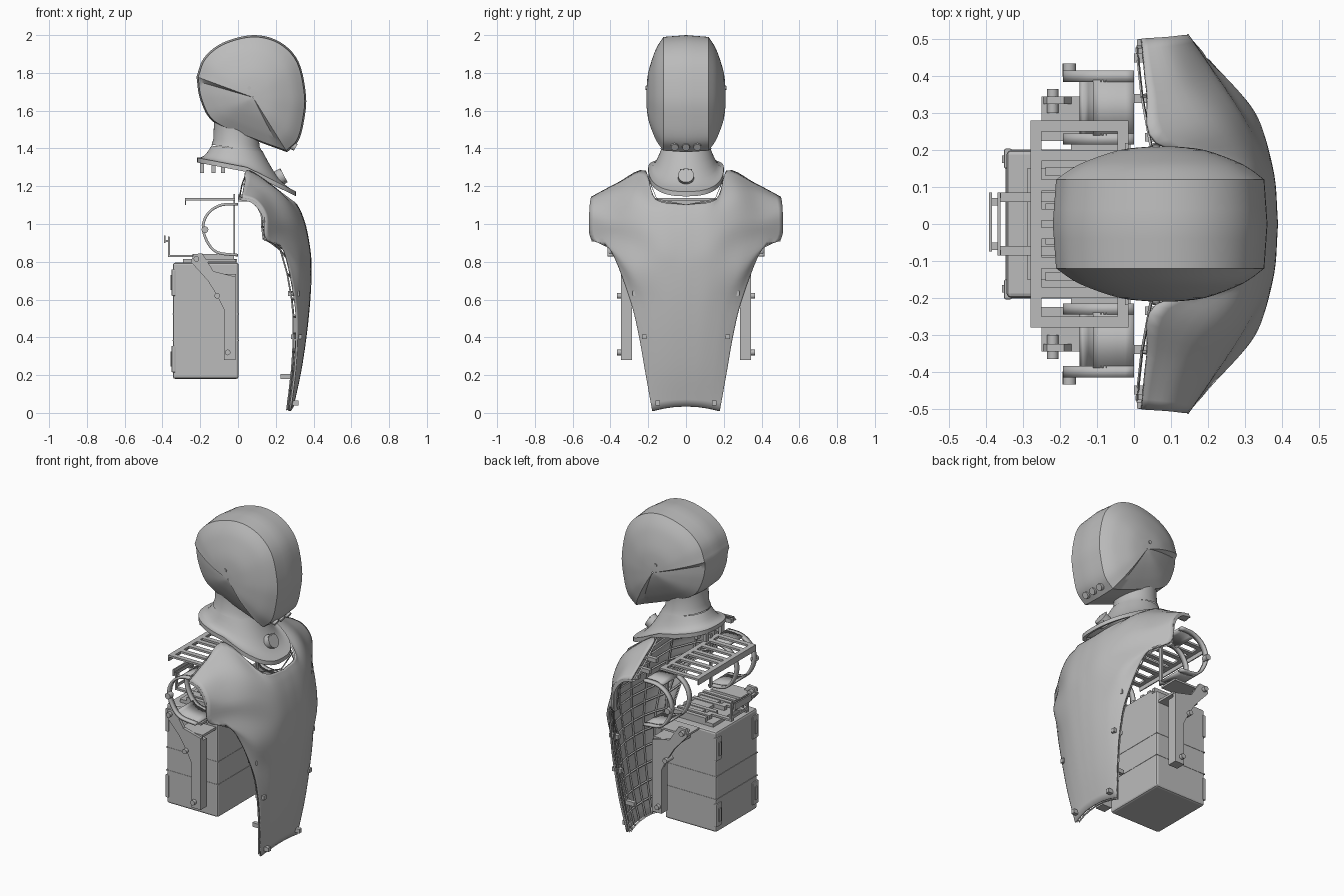
import bpy, bmesh, math
from mathutils import Vector

old = bpy.data.objects.get("Cube")
if old:
    bpy.data.objects.remove(old)

grey = bpy.data.materials.new("plain grey")
grey.use_nodes = True
grey.diffuse_color = (0.5, 0.5, 0.5, 1)
grey.node_tree.nodes["Principled BSDF"].inputs["Base Color"].default_value = (0.5, 0.5, 0.5, 1)


def add(name, verts, faces, smooth=True, mirror=False):
    mesh = bpy.data.meshes.new(name)
    mesh.from_pydata([tuple(v) for v in verts], [], faces)
    bm = bmesh.new()
    bm.from_mesh(mesh)
    bmesh.ops.recalc_face_normals(bm, faces=bm.faces)
    bm.to_mesh(mesh)
    bm.free()
    mesh.materials.append(grey)
    ob = bpy.data.objects.new(name, mesh)
    bpy.context.collection.objects.link(ob)
    if smooth:
        bpy.ops.object.select_all(action="DESELECT")
        ob.select_set(True)
        bpy.context.view_layer.objects.active = ob
        bpy.ops.object.shade_smooth_by_angle(angle=math.radians(30))
    if mirror:
        mod = ob.modifiers.new("Mirror", "MIRROR")
        mod.use_axis = (False, True, False)
        mod.merge_threshold = 0.0005
    return ob


def box(name, x, y, z, mirror=False, bevel=0):
    verts = [(a, b, c) for a in x for b in y for c in z]
    faces = [(0, 1, 3, 2), (4, 6, 7, 5), (0, 4, 5, 1), (2, 3, 7, 6), (0, 2, 6, 4), (1, 5, 7, 3)]
    ob = add(name, verts, faces, False, mirror)
    if bevel:
        mod = ob.modifiers.new("Bevel", "BEVEL")
        mod.width, mod.segments = bevel, 2
    return ob


def prism(name, outline, y0, y1, mirror=True):
    n = len(outline)
    verts = [(x, y, z) for y in (y0, y1) for x, z in outline]
    faces = [tuple(range(n)), tuple(range(n, 2 * n))]
    faces += [(i, (i + 1) % n, (i + 1) % n + n, i + n) for i in range(n)]
    return add(name, verts, faces, False, mirror)


def rod(name, a, b, radius, mirror=False, sides=16):
    a, b = Vector(a), Vector(b)
    turn = (b - a).to_track_quat("Z", "Y")
    ring = [turn @ Vector((radius * math.cos(t), radius * math.sin(t), 0))
            for t in (math.tau * i / sides for i in range(sides))]
    verts = [p + v for p in (a, b) for v in ring]
    faces = [tuple(range(sides)), tuple(range(sides, 2 * sides))]
    faces += [(i, (i + 1) % sides, (i + 1) % sides + sides, i + sides) for i in range(sides)]
    return add(name, verts, faces, True, mirror)


def grid(rows, closed=False):
    n = len(rows[0])
    cols = n if closed else n - 1
    return [p for r in rows for p in r], [
        (r * n + c, r * n + (c + 1) % n, (r + 1) * n + (c + 1) % n, (r + 1) * n + c)
        for r in range(len(rows) - 1) for c in range(cols)]


def spline(points, steps):
    pts = [Vector(p) for p in points]
    pts = [2 * pts[0] - pts[1]] + pts + [2 * pts[-1] - pts[-2]]
    out = []
    for a, b, c, d in zip(pts, pts[1:], pts[2:], pts[3:]):
        for t in (i / steps for i in range(steps)):
            out.append(b + 0.5 * t * (c - a + t * (2 * a - 5 * b + 4 * c - d + t * (3 * (b - c) + d - a))))
    return out + [pts[-2]]


# Head: shrinking side profiles stacked outwards, creased along the jaw
crown = spline([(-.22, 1.78), (-.18, 1.88), (-.08, 1.96), (.08, 2), (.22, 1.965), (.32, 1.86),
                (.36, 1.68), (.35, 1.55), (.32, 1.44), (.26, 1.38)], 5)
jaw = spline([(.26, 1.38), (.06, 1.455), (-.13, 1.54), (-.2, 1.66), (-.22, 1.78)], 5)[1:-1]
middle = Vector((.08, 1.67))
layers = spline([(1, 0, 0), (.97, .12, .11)], 3) + spline(
    [(.97, .12, .11), (.83, .15, .13), (.68, .172, .15), (.4, .2, .182), (.15, .209, .203), (.01, .21, .21)], 3)[1:]
rings = []
for scale, y_top, y_jaw in layers:
    ring = []
    for group, y in ((crown, y_top), (jaw, y_jaw)):
        for p in group:
            q = middle + (p - middle) * scale
            ring.append((q.x, y, q.y))
    rings.append(ring)
add("head", *grid(rings, True), mirror=True)
rod("head_side_pin", (.06, .2, 1.72), (.06, .214, 1.72), .01, True)
for y in (-.06, 0, .06):
    rod("chin_sensor", (.28, y, 1.42), (.305, y, 1.405), .02)

# Neck and flared collar
angles = [math.tau * i / 48 for i in range(48)]


def collar_ring(t, drop=0):
    ring = []
    for a in angles:
        c, s = math.cos(a), math.sin(a)
        ex, ey = math.copysign(abs(c) ** .8, c), math.copysign(abs(s) ** .8, s)
        far_x, far_y = .045 + .262 * ex, .2 * ey
        far_z = 1.3 - (.19 if far_x < .05 else .5) * (far_x - .05)
        near = Vector((-.005 + .135 * c, .13 * s, 1.4 - .015 * c))
        p = near.lerp(Vector((far_x, far_y, far_z)), t)
        p.z -= .05 * math.sin(math.pi * t) * (.6 + .2 * c) + drop
        ring.append(p)
    return ring


add("collar", *grid([collar_ring(t / 6) for t in range(7)] + [collar_ring(1, .025), collar_ring(.85, .025)], True))
neck = [[(x + r * math.cos(a), r * math.sin(a), z - .02 * math.cos(a)) for a in angles]
        for x, r, z in ((-.005, .135, 1.4), (-.008, .122, 1.43), (-.01, .118, 1.5), (-.01, .118, 1.6))]
add("neck", *grid(neck, True))
rod("collar_vent", (.2, 0, 1.235), (.243, 0, 1.258), .042, sides=24)
for i in range(-2, 3):
    rod("vent_bar", (.247, i * .014, 1.225), (.225, i * .014, 1.29), .003, sides=6)
for x in (-.2, -.14, -.09):
    box("collar_peg", (x, x + .02), (.06, .09), (1.27, 1.33), True)

# Chest shell: rows run from breastbone to arm opening, then to the waist edge
shell_rows = [
    [(.31, 0, 1.1), (.275, .16, 1.13), (.06, .22, 1.28), (.035, .36, 1.215), (.02, .5, 1.14)],
    [(.335, 0, 1.05), (.32, .14, 1.06), (.22, .26, 1.16), (.14, .38, 1.15), (.09, .505, 1.12)],
    [(.36, 0, .97), (.35, .14, .97), (.29, .27, 1.03), (.21, .4, 1.03), (.14, .51, 1.05)],
    [(.38, 0, .85), (.37, .14, .86), (.31, .27, .9), (.23, .39, .93), (.15, .5, .92)],
    [(.385, 0, .75), (.375, .13, .75), (.345, .25, .76), (.31, .32, .78), (.24, .395, .86)],
]
for front, edge_x, width, z in ((.378, .3, .295, .6), (.36, .31, .25, .42), (.33, .3, .215, .22), (.29, .275, .178, .01)):
    shell_rows.append([(front - (front - edge_x) * u ** 2.4, width * u, z + (.025 * (1 - u * u) if z < .1 else 0))
                       for u in (0, .35, .65, .85, 1)])


def shell_surface(across, down):
    rows = [spline(r, across) for r in shell_rows]
    columns = [spline(c, down) for c in zip(*rows)]
    return [list(r) for r in zip(*columns)]


shell = add("chest_shell", *grid(shell_surface(5, 5)), mirror=True)
solid = shell.modifiers.new("Solidify", "SOLIDIFY")
solid.thickness, solid.offset = .01, 0

# Inner rib lattice
ribs_v, ribs_f = grid([[p + Vector((-.015, -.04 * p.y, 0)) for p in r] for r in shell_surface(1, 2)])
ribs = add("chest_ribs", ribs_v, ribs_f, False, True)
wire = ribs.modifiers.new("Wireframe", "WIREFRAME")
wire.thickness = .012

# Cuff lip around the arm opening, and edge clips
cuff = spline([r[-1] for r in shell_rows[:4]], 6)
lip = [[p + Vector((dx, dy, dx)) for p in cuff] for dx, dy in ((0, 0), (-.012, 0), (-.012, -.05))]
add("cuff_lip", *grid(lip), mirror=True)
for x, y, z in ((.0, .45, 1.13), (.0, .34, 1.12), (.03, .235, 1.14), (.265, .27, .62),
                (.28, .22, .39), (.225, .17, .18), (.26, .15, .04)):
    box("edge_clip", (x, x + .06), (y - .012, y + .012), (z, z + .025), True)

# Battery case with seam bands and corner latches
box("battery_case", (-.345, .003), (-.2, .2), (.18, .795), bevel=.012)
for z in (.38, .52):
    box("case_seam", (-.348, .005), (-.202, .202), (z, z + .005))
for z in (.215, .62):
    box("corner_latch", (-.352, -.33), (.15, .204), (z, z + .14), True, .005)
    box("latch_lever", (-.358, -.345), (.165, .185), (z + .03, z + .11), True)
box("top_plate", (-.29, -.005), (-.15, .15), (.795, .815))
for y in (.03, .09, .13):
    box("top_rail", (-.24, -.02), (y, y + .025), (.81, .84), True)
box("top_module", (-.17, -.04), (-.1, .1), (.815, .835))

# Rear upright frame
box("rear_arm", (-.37, -.2), (.06, .085), (.825, .837), True)
for z in (.84, .92):
    box("rear_bar", (-.37, -.362), (-.085, .085), (z, z + .015))
box("rear_post", (-.37, -.36), (.07, .085), (.83, .93), True)
box("rear_plate", (-.392, -.384), (-.075, .085), (.9, .94))
box("rear_link", (-.39, -.362), (.05, .07), (.905, .915), True)

# Side hanger brackets
hanger = [(-.012, .28), (-.075, .28), (-.075, .55), (-.11, .62), (-.16, .7), (-.25, .8), (-.235, .84),
          (-.19, .845), (-.13, .75), (-.012, .72)]
prism("hanger_plate", hanger, .325, .345)
box("hanger_channel", (-.075, -.012), (.285, .33), (.28, .7), True)
box("hanger_mount", (-.17, -.01), (.2, .33), (.72, .735), True)
box("hanger_shelf", (-.25, -.01), (.225, .345), (.8, .812), True)
for x, z in ((-.22, .815), (-.11, .62), (-.055, .32)):
    rod("hanger_bolt", (x, .3, z), (x, .365, z), .015, True)

# Shoulder hoops: curved frames with an open window
arc = spline([(0, 1.105), (-.09, 1.1), (-.155, 1.06), (-.185, .99), (-.165, .91), (-.11, .85), (0, .835)], 4)
for y0, y1, path in ((.215, .245, arc), (.385, .415, arc), (.24, .39, arc[:6]), (.24, .39, arc[-7:])):
    hoop = add("shoulder_hoop", *grid([[(p.x, y, p.y) for p in path] for y in (y0, y1)]), mirror=True)
    thick = hoop.modifiers.new("Solidify", "SOLIDIFY")
    thick.thickness, thick.offset = .014, 0
rod("hoop_peg", (-.175, .4, .97), (-.175, .435, .97), .018, True)

# Slatted tray between the shoulders
for x in (-.28, -.045):
    box("tray_bar", (x, x + .03), (-.28, .28), (1.125, 1.137))
for y in (.01, .09, .17, .25):
    box("tray_slat", (-.28, -.02), (y, y + .03), (1.125, 1.137), True)
box("tray_lip", (-.28, -.274), (-.28, .28), (1.1, 1.13))
box("tray_post", (-.025, -.015), (.2, .22), (.83, 1.16), True)
